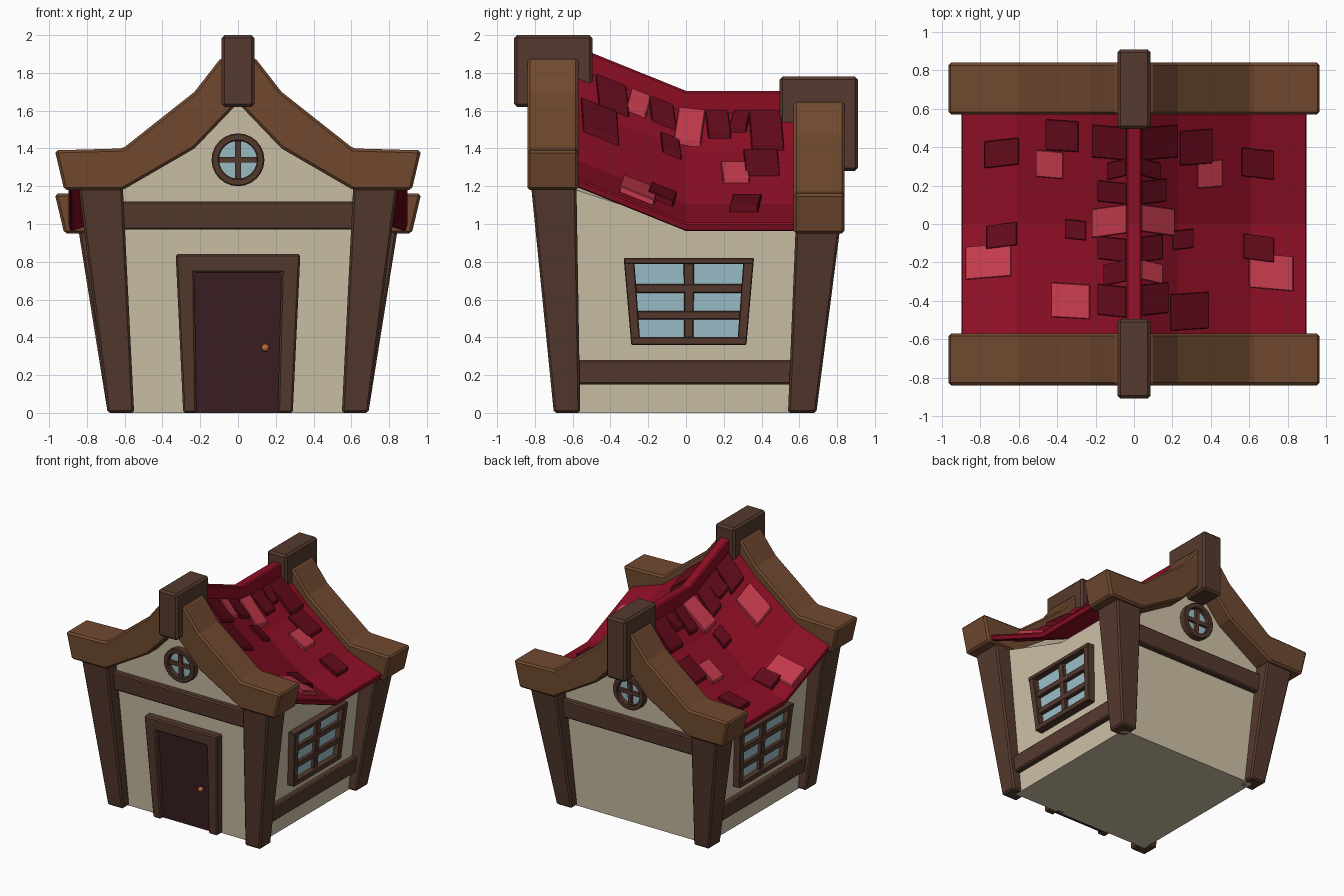
import bpy, bmesh, math

if "Cube" in bpy.data.objects:
    bpy.data.objects.remove(bpy.data.objects["Cube"])


def material(name, hexcode):
    m = bpy.data.materials.new(name)
    rgb = [int(hexcode[i:i + 2], 16) / 255 for i in (0, 2, 4)]
    m.diffuse_color = [((c + 0.055) / 1.055) ** 2.4 if c > 0.04 else c / 12.92 for c in rgb] + [1]
    m.use_nodes = True
    m.node_tree.nodes["Principled BSDF"].inputs["Base Color"].default_value = m.diffuse_color
    return m


WALL, POST, BEAM = material("plaster", "CFC3A8"), material("dark_wood", "553A2E"), material("beam_wood", "70492F")
RED, DARK, LIGHT = material("roof_red", "8C0E24"), material("tile_dark", "620A1B"), material("tile_light", "C43A4C")
GLASS, DOOR, KNOB = material("glass", "9DC0CA"), material("door_wood", "3A1E22"), material("copper", "B8693A")


def loft(name, rings, mat, bevel=0.0, closed=False):
    """Skin a row of equal-length rings; cap the ends unless closed."""
    bm = bmesh.new()
    vs = [[bm.verts.new(p) for p in r] for r in rings]
    n, k = len(rings[0]), len(rings)
    for i in range(k if closed else k - 1):
        a, b = vs[i], vs[(i + 1) % k]
        for j in range(n):
            bm.faces.new((a[j], a[(j + 1) % n], b[(j + 1) % n], b[j]))
    if not closed:
        bm.faces.new(vs[0][::-1])
        bm.faces.new(vs[-1])
    bmesh.ops.recalc_face_normals(bm, faces=bm.faces)
    me = bpy.data.meshes.new(name)
    bm.to_mesh(me)
    bm.free()
    me.materials.append(mat)
    ob = bpy.data.objects.new(name, me)
    bpy.context.collection.objects.link(ob)
    if bevel:
        mod = ob.modifiers.new("bevel", "BEVEL")
        mod.width, mod.segments, mod.limit_method = bevel, 1, "ANGLE"
    return ob


def slab(name, poly, d0, d1, place, mat, bevel=0.0):
    """Extrude a flat outline (u, z) through depths d0..d1 of a placed plane."""
    return loft(name, [[place(u, z, d) for u, z in poly] for d in (d0, d1)], mat, bevel)


def rect(u0, u1, z0, z1):
    return [(u0, z0), (u1, z0), (u1, z1), (u0, z1)]


def gable_wall(s):      # leaning front (-1) or back (+1) wall plane
    return lambda u, z, d: (u, s * (0.62 + 0.07 * z + d), z)


def side_wall(s):       # leaning left (-1) or right (+1) wall plane
    return lambda u, z, d: (s * (0.62 + 0.083 * z + d), u, z)


def upright(u, z, d):   # vertical plane, depth along y
    return (u, d, z)


def mirrored(half):
    """Complete a right-half profile that starts at x = 0."""
    return [(-x, z) for x, z in half[:0:-1]] + half


ROOF = [(0, 1.86), (0.23, 1.62), (0.61, 1.335), (0.9, 1.235)]
BACK = -0.23            # the back gable sits lower than the front


def drop(y):
    return BACK * min(1, (y + 0.57) / 0.57)


def roof_z(x, y):
    x = abs(x)
    for (a, za), (b, zb) in zip(ROOF, ROOF[1:]):
        if x <= b or b == 0.9:
            return za + (zb - za) * (x - a) / (b - a) + drop(y)


# Plaster body with sagging top
body = mirrored([(0, 1.76), (0.23, 1.54), (0.61, 1.27), (0.721, 1.22), (0.62, 0)])
rings = []
for s in (-1, 0, 1):
    ring = []
    for x, z in body:
        zz = z + (0 if s < 0 or z == 0 else BACK)
        ring.append((math.copysign(min(abs(x), 0.62 + 0.083 * zz), x), s * (0.62 + 0.07 * zz), zz))
    rings.append(ring)
loft("plaster_walls", rings, WALL)

# Sagging roof sheet and ridge strip
top = mirrored(ROOF)
rings = []
for y in (-0.6, 0, 0.6):
    ring = [(x, y, z + drop(y)) for x, z in top]
    rings.append(ring + [(x * 0.985, y, z - 0.045) for x, y, z in ring[::-1]])
loft("roof_sheet", rings, RED, 0.008)
loft("ridge_strip", [[(x, y, z + drop(y)) for x, z in rect(-0.04, 0.04, 1.78, 1.935)]
                     for y in (-0.57, 0, 0.57)], RED, 0.01)


def tile(x0, x1, y0, y1, mat, skew=0.012):
    """Shingle hugging the roof; x0 is the uphill edge, x1 the raised lower edge."""
    c = [(x0, y0 + skew, 0.018), (x0, y1 + skew, 0.018), (x1, y1 - skew, 0.032), (x1, y0 - skew, 0.032)]
    loft("roof_tile", [[(x, y, roof_z(x, y) + h * k) for x, y, h in c] for k in (-0.4, 1)], mat, 0.004)


# Ridge-side tiles: (lower edge x, start y, end y)
ridge_r = [(.18, -.47, -.31), (.15, -.30, -.20), (.15, -.19, -.06), (.21, -.05, .09),
           (.17, .11, .23), (.14, .24, .33), (.23, .34, .51)]
ridge_l = [(.19, -.48, -.32), (.16, -.31, -.20), (.19, -.19, -.07), (.22, -.06, .09),
           (.19, .11, .22), (.14, .24, .33), (.22, .34, .51)]
for s, row, lights in ((1, ridge_r, (1, 3)), (-1, ridge_l, (3,))):
    for i, (x, y0, y1) in enumerate(row):
        tile(s * 0.04, s * x, y0, y1, LIGHT if i in lights else DARK, 0.012 if i % 2 else -0.008)

# Scattered tiles: (uphill x, lower x, start y, end y)
dark = [(.24, .41, .31, .49), (.56, .73, .24, .39), (.20, .31, -.13, -.03), (.57, .73, -.19, -.06),
        (.19, .39, -.55, -.36), (-.60, -.78, .30, .44), (-.29, -.46, .38, .54), (-.61, -.77, -.12, 0),
        (-.25, -.36, -.08, .02)]
light = [(.33, .46, .19, .33), (.60, .83, -.34, -.16), (-.37, -.51, .24, .38),
         (-.64, -.88, -.28, -.11), (-.23, -.43, -.49, -.31)]
for mat, group in ((DARK, dark), (LIGHT, light)):
    for i, t in enumerate(group):
        tile(*t, mat, 0.01 if i % 2 else -0.006)

# Tapered corner posts
for s in (-1, 1):
    for name, yb, yt, zt in (("front_post", (-.70, -.56), (-.82, -.58), 1.2),
                             ("back_post", (.54, .69), (.58, .815), 0.97)):
        loft(name, [[(s * x, y, z) for x, y in rect(xs[0], xs[1], ys[0], ys[1])]
                    for xs, ys, z in (((.55, .69), yb, 0), ((.61, .845), yt, zt))], POST, 0.012)

# Curved gable beams, rails, ridge caps and round windows, front and back
outer = mirrored([(0, 1.88), (.09, 1.88), (.23, 1.70), (.61, 1.40), (.97, 1.39)])
inner = mirrored([(0, 1.64), (.23, 1.40), (.61, 1.18), (.92, 1.18)])
for s, name, dz in ((-1, "front", 0), (1, "back", BACK)):
    beam = [(x, z + dz) for x, z in outer + inner[::-1]]
    slab(name + "_gable_beam", beam, s * 0.57, s * 0.84, upright, BEAM, 0.014)
    wall = gable_wall(s)
    slab(name + "_rail", rect(-.66, .66, .97 + dz, 1.12 + dz), -0.03, 0.045, wall, POST, 0.01)
    z0, z1 = (1.62, 2.0) if s < 0 else (1.28, 1.78)
    slab(name + "_ridge_cap", rect(-.087, .087, z0, z1), s * 0.495, s * 0.91, upright, POST, 0.016)
    cz = 1.34 + dz
    circle = [(math.cos(a * math.tau / 24), math.sin(a * math.tau / 24)) for a in range(24)]
    loft(name + "_round_frame", [[wall(c * r, cz + q * r, d) for r, d in
                                  ((.10, -.02), (.10, .05), (.14, .05), (.14, -.02))]
                                 for c, q in circle], POST, 0.006, closed=True)
    slab(name + "_round_glass", [(c * .11, cz + q * .11) for c, q in circle], -.02, .012, wall, GLASS)
    slab(name + "_round_bar_v", rect(-.015, .015, cz - .11, cz + .11), 0, .035, wall, POST)
    slab(name + "_round_bar_h", rect(-.11, .11, cz - .015, cz + .015), 0, .034, wall, POST)

# Door with frame and knob
front = gable_wall(-1)
slab("door_frame", [(-.29, 0), (-.33, .84), (.33, .84), (.29, 0), (.21, 0), (.23, .74), (-.23, .74), (-.22, 0)],
     -0.02, 0.065, front, POST, 0.01)
slab("door", [(-.24, 0), (-.25, .76), (.25, .76), (.23, 0)], -0.02, 0.025, front, DOOR)
bpy.ops.mesh.primitive_uv_sphere_add(segments=12, ring_count=8, radius=0.021, location=front(.145, .345, .045))
knob = bpy.context.object
knob.name = "door_knob"
knob.data.materials.append(KNOB)
bpy.ops.object.shade_smooth_by_angle()


# Side windows and low rails
def pane(a, b):         # unit square to the flared window outline
    return (0.015 + (2 * a - 1) * (0.305 + 0.04 * b), 0.36 + 0.46 * b)


bars = [(.46, .54, .05, .95, .04), (.05, .95, .29, .39, .042), (.05, .95, .60, .70, .042),
        (0, 1, 0, .09, .06), (0, 1, .93, 1, .06), (0, .08, .05, .95, .058), (.92, 1, .05, .95, .058)]
for s, name in ((1, "right"), (-1, "left")):
    wall = side_wall(s)
    slab(name + "_window_glass", [pane(a, b) for a, b in rect(.03, .97, .03, .97)], -.02, .012, wall, GLASS)
    for a0, a1, b0, b1, d in bars:
        slab(name + "_window_bar", [pane(a, b) for a, b in rect(a0, a1, b0, b1)], -.01, d, wall, POST, 0.005)
    slab(name + "_low_rail", rect(-.6, .6, .15, .28), -0.03, 0.045, wall, POST, 0.01)
